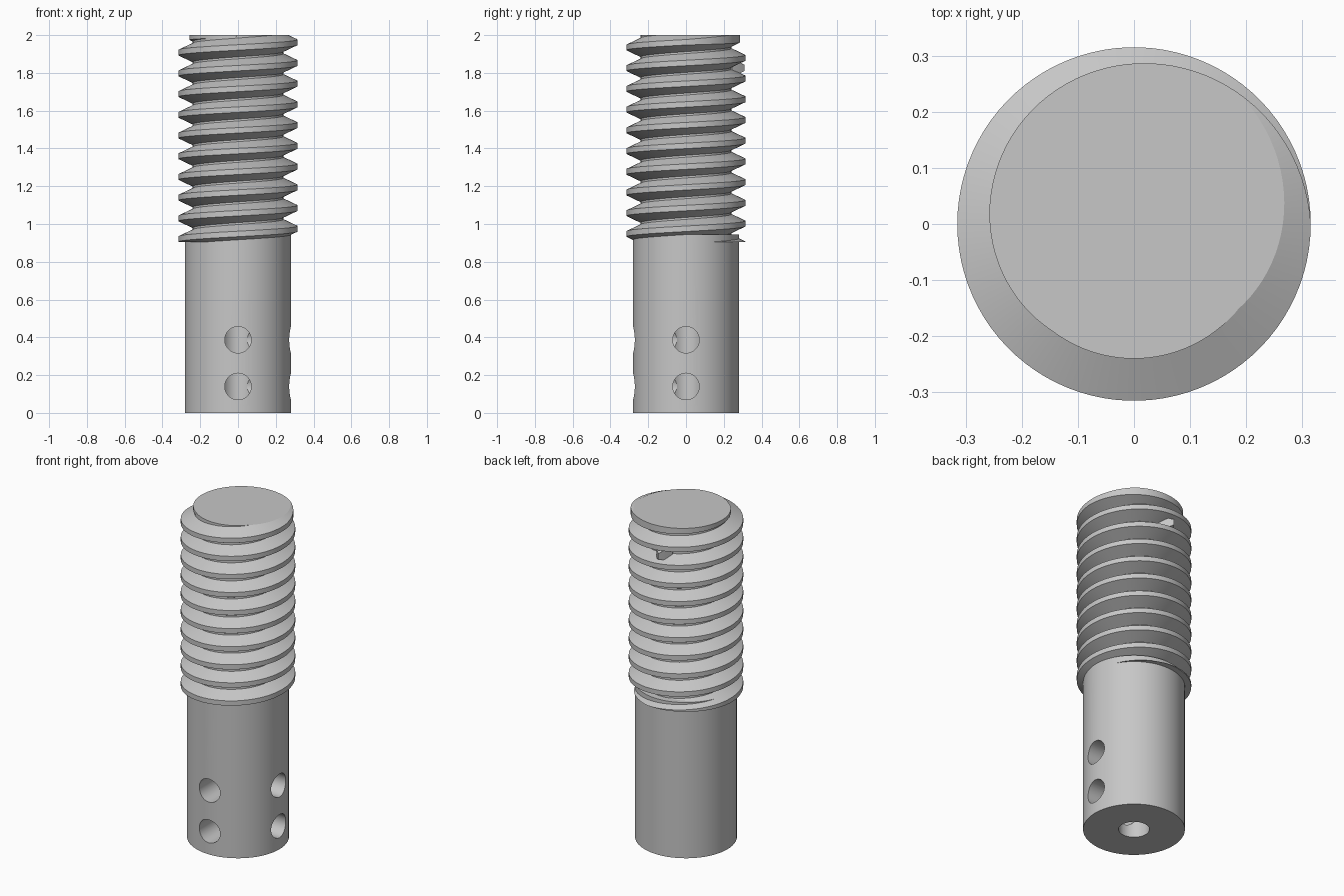
import bpy, bmesh, math
from mathutils import Vector

if "Cube" in bpy.data.objects:
    bpy.data.objects.remove(bpy.data.objects["Cube"])

TAU = 2 * math.pi
SHAFT_R, CORE_R, TIP_R = 0.28, 0.24, 0.315
PITCH, CREST, SLOPE = 0.1097, 0.0145, 0.47
FIRST_CREST, THREAD_BOTTOM, TOP = 0.92, 0.905, 2.0

steel = bpy.data.materials.new("steel grey")
steel.diffuse_color = (0.57, 0.57, 0.57, 1)
steel.use_nodes = True
steel.node_tree.nodes["Principled BSDF"].inputs["Base Color"].default_value = steel.diffuse_color


def cylinder(name, radius, start, end, segments=96):
    """Cylinder between two points."""
    start, end = Vector(start), Vector(end)
    axis = end - start
    bpy.ops.mesh.primitive_cylinder_add(
        vertices=segments, radius=radius, depth=axis.length,
        location=(start + end) / 2,
        rotation=axis.to_track_quat('Z', 'Y').to_euler())
    ob = bpy.context.object
    ob.name = name
    ob.data.materials.append(steel)
    return ob


def smooth(ob, angle=25):
    bpy.ops.object.select_all(action='DESELECT')
    ob.select_set(True)
    bpy.context.view_layer.objects.active = ob
    bpy.ops.object.shade_smooth_by_angle(angle=math.radians(angle))


def ridge(name, turns, tip_radius, rise=0.0):
    """Trapezoid section swept along the helix, trimmed flat at both ends."""
    bm = bmesh.new()
    previous = None
    for turn in turns:
        angle = turn * TAU
        zc = FIRST_CREST + PITCH * (turn - 0.5) + rise
        r_tip, r_root = tip_radius(turn), CORE_R - 0.006
        half_tip = CREST + (TIP_R - r_tip) * SLOPE
        half_root = CREST + (TIP_R - r_root) * SLOPE
        section = [bm.verts.new((r * math.cos(angle), r * math.sin(angle), zc + h))
                   for r, h in ((r_root, -half_root), (r_tip, -half_tip),
                                (r_tip, half_tip), (r_root, half_root))]
        if previous:
            for k in range(4):
                j = (k + 1) % 4
                bm.faces.new((previous[k], section[k], section[j], previous[j]))
        else:
            bm.faces.new(section)
        previous = section
    bm.faces.new(previous)
    for z, n in ((TOP, 1), (THREAD_BOTTOM, -1)):
        cut = bmesh.ops.bisect_plane(
            bm, geom=bm.verts[:] + bm.edges[:] + bm.faces[:], dist=1e-6,
            plane_co=(0, 0, z), plane_no=(0, 0, n), clear_outer=True)
        rim = [e for e in cut['geom_cut'] if isinstance(e, bmesh.types.BMEdge)]
        if rim:
            bmesh.ops.holes_fill(bm, edges=rim, sides=0)
    bmesh.ops.recalc_face_normals(bm, faces=bm.faces[:])
    mesh = bpy.data.meshes.new(name)
    bm.to_mesh(mesh)
    bm.free()
    mesh.materials.append(steel)
    ob = bpy.data.objects.new(name, mesh)
    bpy.context.collection.objects.link(ob)
    smooth(ob)


# Plain shaft with an axial bore and cross holes on the front and right
shaft = cylinder("shaft", SHAFT_R, (0, 0, 0), (0, 0, 0.945))
cutters = [cylinder("bore_cutter", 0.085, (0, 0, -0.1), (0, 0, 0.6), 48)]
for z in (0.14, 0.387):
    for dx, dy in ((0, -0.4), (0.4, 0)):
        cutters.append(cylinder("hole_cutter", 0.07, (0, 0, z), (dx, dy, z), 48))
bpy.context.view_layer.objects.active = shaft
for cutter in cutters:
    cutter.hide_render = True
    mod = shaft.modifiers.new("cut", 'BOOLEAN')
    mod.operation, mod.solver, mod.object = 'DIFFERENCE', 'EXACT', cutter
    bpy.ops.object.modifier_apply(modifier=mod.name)
for cutter in cutters:
    bpy.data.objects.remove(cutter)
smooth(shaft)

# Threaded core and its helical ridge, which runs out at the top
smooth(cylinder("thread_core", CORE_R, (0, 0, 0.9), (0, 0, TOP)))
STEPS = 90
ridge("thread_ridge", [i / STEPS for i in range(-36, int(11.3 * STEPS))],
      lambda t: max(CORE_R, TIP_R - 0.116 * max(0, t - 10)))

# Small burr bridging the groove at the back, below the last turn
BURR = 9.265
ridge("groove_burr", [BURR + d / 360 for d in (-12, -6, 0, 6, 12)],
      lambda t: 0.31 - 0.065 * abs(t - BURR) * 360 / 12, PITCH * -0.5)
